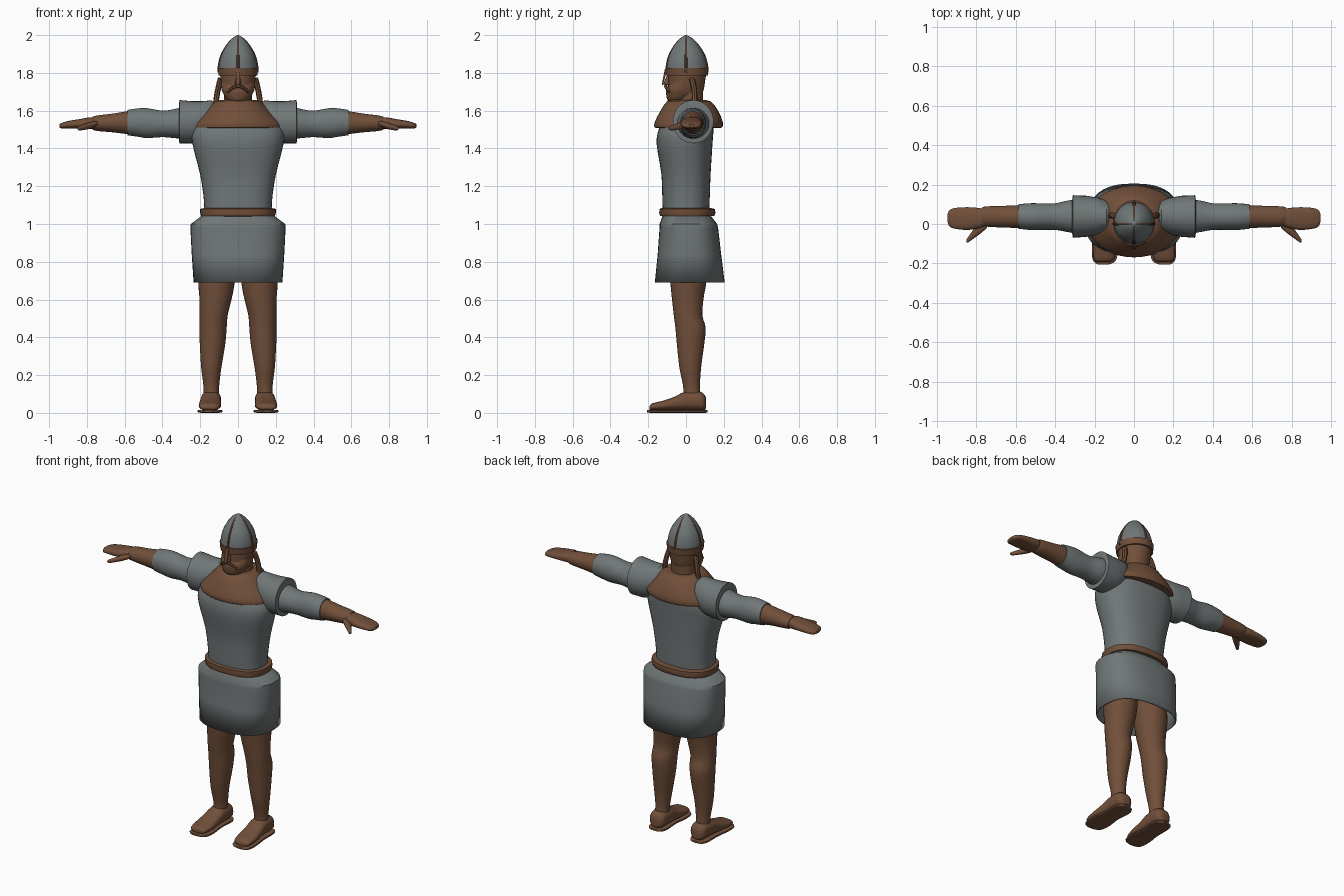
import bpy
import bmesh
from math import cos, sin, pi, radians
from mathutils import Vector

default_cube = bpy.data.objects.get("Cube")
if default_cube:
    bpy.data.objects.remove(default_cube, do_unlink=True)

CM = 0.01  # tables below are in hundredths of a unit


def make_material(name, rgb):
    colour = (*rgb, 1.0)
    material = bpy.data.materials.new(name)
    material.use_nodes = True
    material.diffuse_color = colour
    material.node_tree.nodes["Principled BSDF"].inputs["Base Color"].default_value = colour
    return material


leather = make_material("brown leather", (0.165, 0.078, 0.042))
mail = make_material("grey mail", (0.165, 0.185, 0.185))


def add_mesh(name, bm, material):
    bmesh.ops.recalc_face_normals(bm, faces=bm.faces)
    mesh = bpy.data.meshes.new(name)
    bm.to_mesh(mesh)
    bm.free()
    mesh.materials.append(material)
    obj = bpy.data.objects.new(name, mesh)
    bpy.context.collection.objects.link(obj)
    return obj


def spline(rows, steps):
    """Catmull-Rom interpolation of the rows of a ring table."""
    rows = [Vector(row) for row in rows]
    result = []
    for i in range(len(rows) - 1):
        a, b = rows[max(i - 1, 0)], rows[i]
        c, d = rows[i + 1], rows[min(i + 2, len(rows) - 1)]
        for k in range(steps):
            t = k / steps
            result.append(b + (c - a) * (t / 2)
                          + (a * 2 - b * 5 + c * 4 - d) * (t * t / 2)
                          + (b * 3 - a - c * 3 + d) * (t ** 3 / 2))
    return result + [rows[-1]]


def loft(name, material, axis, rings, side=1, sides=32, power=2.0,
         steps=3, caps=(True, True)):
    """Skin of rounded rings (position, low a, high a, low b, high b)."""
    order = {"x": (0, 1, 2), "y": (1, 0, 2), "z": (2, 0, 1)}[axis]
    bm = bmesh.new()
    loops = []
    for pos, a_low, a_high, b_low, b_high in spline(rings, steps):
        loop = []
        for k in range(sides):
            angle = 2 * pi * k / sides
            ca, sa = cos(angle), sin(angle)
            ca = abs(ca) ** (2 / power) * (1 if ca > 0 else -1)
            sa = abs(sa) ** (2 / power) * (1 if sa > 0 else -1)
            point = Vector((0, 0, 0))
            point[order[0]] = pos
            point[order[1]] = (a_low + a_high + ca * (a_high - a_low)) / 2
            point[order[2]] = (b_low + b_high + sa * (b_high - b_low)) / 2
            point.x *= side
            loop.append(bm.verts.new(point * CM))
        loops.append(loop)
    for lower, upper in zip(loops, loops[1:]):
        for k in range(sides):
            n = (k + 1) % sides
            bm.faces.new((lower[k], lower[n], upper[n], upper[k]))
    for wanted, loop in zip(caps, (loops[0], loops[-1])):
        if wanted:
            bm.faces.new(loop)
    return add_mesh(name, bm, material)


def tube(name, material, points, radius):
    """Round cord through the points, turned into a mesh."""
    curve = bpy.data.curves.new(name, "CURVE")
    curve.dimensions = "3D"
    curve.bevel_depth = radius * CM
    curve.bevel_resolution = 2
    curve.use_fill_caps = True
    path = curve.splines.new("POLY")
    points = spline(points, 4)
    path.points.add(len(points) - 1)
    for target, point in zip(path.points, points):
        target.co = (*(point * CM), 1)
    helper = bpy.data.objects.new(name + " path", curve)
    bpy.context.collection.objects.link(helper)
    bpy.context.view_layer.update()
    bm = bmesh.new()
    bm.from_mesh(helper.to_mesh())
    bpy.data.objects.remove(helper, do_unlink=True)
    return add_mesh(name, bm, material)


# Torso, belt and skirt
loft("torso", mail, "z", [
    (103, -18, 18, -12, 12), (112, -18, 18, -12.5, 12.5),
    (126, -20, 20, -13, 13), (142, -24, 24, -15.5, 14),
    (150, -24, 24, -14.5, 14.5), (158, -17, 17, -11, 14),
    (163, -9, 9, -6, 11)], sides=40, power=2.4)
loft("belt", leather, "z", [
    (104, -18, 18, -12, 12), (104.3, -19.6, 19.6, -13.8, 15),
    (106, -20, 20, -14.2, 15.6), (108, -20, 20, -14, 15.2),
    (108.6, -17, 17, -12, 12)], sides=40, power=2.4, steps=1)
skirt = loft("skirt", mail, "z", [
    (69, -23.5, 23.5, -16.5, 20.5), (84, -24.5, 24.5, -15, 18.6),
    (98, -25.2, 25.2, -14, 17), (100, -25, 25, -14, 16.5),
    (104.5, -19, 19, -12.3, 13)], sides=40, power=2.5, steps=1,
    caps=(False, True))
shell = skirt.modifiers.new("cloth thickness", "SOLIDIFY")
shell.thickness = 0.008

# Shoulder cape
loft("shoulder_cape", leather, "z", [
    (151, -20, 20, -13, 16), (151, -24, 24, -16.5, 19),
    (154, -23, 23, -16.5, 19.5), (160, -17, 17, -13.5, 17),
    (165, -12, 12, -10, 13), (165.5, -8, 8, -7, 9)],
    sides=40, steps=2)

# Neck, head and beard
loft("neck", leather, "z", [
    (156, -8, 8, -6, 9), (162, -7.5, 7.5, -5, 9),
    (172, -7.5, 7.5, -4, 9)])
loft("head", leather, "z", [
    (166, -3, 3, -7, 4), (167, -6, 6, -9, 7), (170, -8, 8, -9.6, 9),
    (175, -9, 9, -9.3, 10), (183, -9.3, 9.3, -9, 10.5),
    (188, -5, 5, -5, 5)])
loft("beard", leather, "z", [
    (164.5, -3, 3, -8.5, -2), (166, -6, 6, -10, 2),
    (170, -8.3, 8.3, -10.6, 5), (172, -8.8, 8.8, -10, 5.5),
    (175, -9.2, 9.2, -8, 6)])
loft("nose", leather, "z", [
    (173.5, -1, 1, -11, -8), (174.5, -1.6, 1.6, -11.8, -8),
    (179, -0.8, 0.8, -10, -8)], sides=12)
tube("moustache", leather, [(-5.5, -8.6, 170), (-3, -10.2, 172),
                            (0, -10.8, 173), (3, -10.2, 172),
                            (5.5, -8.6, 170)], 0.9)

# Helmet with rim, crossed straps and nose guard
dome = [(10.2, 181), (9.9, 185), (8.6, 190), (5.8, 195), (2.8, 198.4), (0.3, 200)]
loft("helmet", mail, "z",
     [(z, -r, r, -r, r * 1.1) for r, z in dome])
loft("helmet_rim", leather, "z", [
    (178.5, -9.2, 9.2, -9, 10), (178.5, -10.2, 10.2, -10.4, 11.6),
    (182.5, -10.6, 10.6, -10.8, 12), (182.8, -9.4, 9.4, -9.5, 10.5)],
    steps=1)
for strap, (dx, dy) in {"front": (0, -1), "back": (0, 1.1),
                        "left": (1, 0), "right": (-1, 0)}.items():
    tube(strap + "_helmet_strap", leather,
         [(dx * r, dy * r, z - 0.8) for r, z in dome], 0.75)
loft("nose_guard", leather, "z", [
    (173.5, -0.8, 0.8, -12.8, -12), (176, -1.1, 1.1, -12.4, -11.5),
    (182, -1.1, 1.1, -11.2, -9.8)], sides=12, power=4)

# Limbs, built once per side
for label, side in (("left", 1), ("right", -1)):
    tube(label + "_braid", leather, [
        (side * x, y, z) for x, y, z in
        ((9.2, 3, 177), (10.2, 4, 173), (11.2, 4.6, 168), (12, 4, 162))], 1.5)
    loft(label + "_shoulder_sleeve", mail, "x", [
        (11, -1, 9, 150, 163), (14, -4, 12, 146, 165.5),
        (19, -5.5, 13.5, 144, 165), (24, -6.5, 14.3, 142.7, 165),
        (31, -7, 14.6, 142.7, 165.6), (31.3, -5, 12.5, 145, 163)],
        side, steps=1)
    loft(label + "_sleeve", mail, "x", [
        (29, -5, 12.5, 145, 162), (34, -4, 11.8, 145.5, 160.8),
        (40, -3, 10.5, 146, 160), (48, -3, 10.5, 145.5, 161.3),
        (53, -3, 10.5, 146.2, 161.2), (58.5, -2.4, 10, 147, 160.4)], side)
    loft(label + "_forearm", leather, "x", [
        (57, -2, 9.6, 147.4, 160), (66, -1.8, 9.2, 148.5, 158.5),
        (76, -1.2, 8.8, 149.5, 157.2), (77, 0, 7.5, 151, 156)], side)
    loft(label + "_hand", leather, "x", [
        (74, 0, 7, 151, 156), (78, -2, 8, 150.3, 156.5),
        (84, -3, 8.5, 150.5, 155.5), (90, -2.5, 8.2, 150.5, 154.5),
        (93.3, -1.5, 7.2, 150.6, 153.5), (94.5, 1, 5, 151.2, 152.8)],
        side, power=2.5)
    loft(label + "_thumb", leather, "x", [
        (74.5, -2, 3, 152, 154.5), (78, -5, 1, 150.5, 154),
        (81.5, -7.5, -3, 149.8, 152.8), (84, -9.3, -6.5, 149.5, 151.8),
        (85, -9.2, -8, 150.2, 151)], side, sides=16)
    loft(label + "_leg", leather, "z", [
        (8, 10, 18.5, -1.5, 8), (14, 10, 18.3, -1.5, 7.4),
        (24, 8.8, 19.5, -3.5, 8), (36, 6.8, 20.2, -4.8, 9.6),
        (45, 6, 20.5, -5.6, 10.4), (52, 5.4, 20.3, -6.5, 8.6),
        (62, 3, 20.5, -7.6, 9.5), (72, 1.5, 21, -8.5, 11),
        (98, 0, 19, -10, 11.5)], side)
    loft(label + "_shoe", leather, "y", [
        (-19.3, 13, 18, 2, 3.5), (-18, 10.2, 20.2, 1.5, 5),
        (-12, 9, 20.8, 1.5, 6.5), (-6, 9, 20.3, 1.5, 8.6),
        (-1, 9, 19.8, 1.5, 11), (5, 9, 19.6, 1.5, 11.6),
        (9, 9.6, 19, 1.5, 10.5), (10.6, 12, 16.8, 2.5, 8)],
        side, power=2.5)
    loft(label + "_sole", leather, "y", [
        (-20.6, 13, 18, 0.3, 1.5), (-18.5, 9.2, 20.8, 0, 1.7),
        (-12, 8.2, 21.4, 0, 1.7), (-3, 9.2, 20.3, 0, 1.7),
        (6, 8.6, 20.2, 0, 1.7), (10, 10, 19, 0, 1.7),
        (11.3, 12.5, 16.5, 0.3, 1.5)], side, sides=20, power=4)

# Smooth shading with sharp edges kept
for obj in bpy.context.scene.objects:
    obj.select_set(obj.type == "MESH")
bpy.context.view_layer.objects.active = skirt
bpy.ops.object.shade_smooth_by_angle(angle=radians(40))
